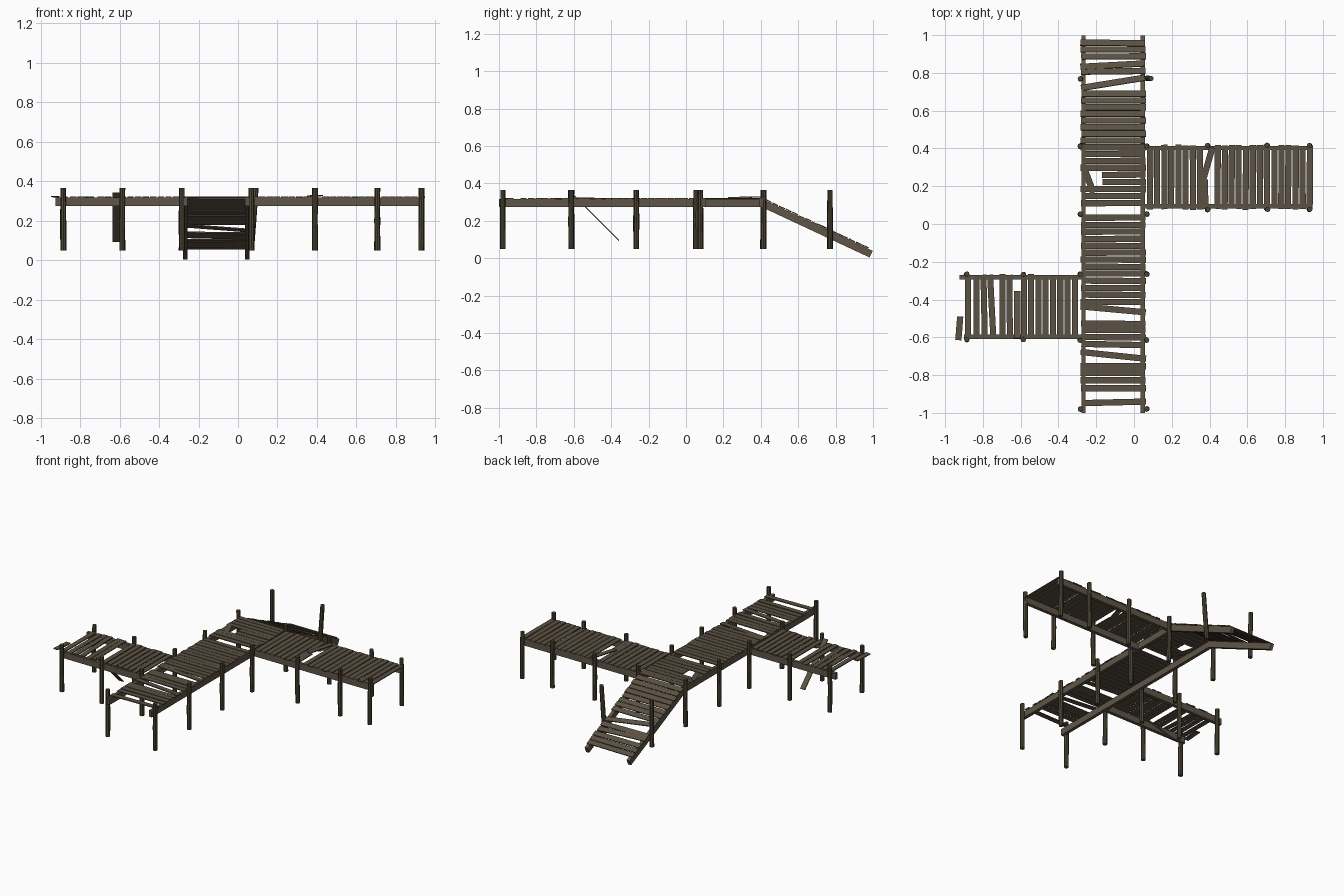
import bpy, bmesh, math, random
from mathutils import Vector, Matrix

if "Cube" in bpy.data.objects:
    bpy.data.objects.remove(bpy.data.objects["Cube"])

random.seed(4)


def material(name, rgb):
    m = bpy.data.materials.new(name)
    m.diffuse_color = (*rgb, 1)
    m.use_nodes = True
    m.node_tree.nodes["Principled BSDF"].inputs["Base Color"].default_value = m.diffuse_color
    return m


PLANK = material("weathered plank", (0.105, 0.082, 0.056))
BEAM = material("beam wood", (0.115, 0.092, 0.064))
POST = material("dark post wood", (0.078, 0.064, 0.036))


def finish(bm, name, mat):
    bmesh.ops.recalc_face_normals(bm, faces=bm.faces)
    me = bpy.data.meshes.new(name)
    bm.to_mesh(me)
    bm.free()
    me.materials.append(mat)
    ob = bpy.data.objects.new(name, me)
    bpy.context.collection.objects.link(ob)


def bar(bm, a, b, w, t):
    """Box from a to b with width w and thickness t."""
    a, b = Vector(a), Vector(b)
    x = (b - a).normalized()
    y = Vector((0, 0, 1)).cross(x).normalized()
    z = x.cross(y)
    m = Matrix((x, y, z)).transposed().to_4x4()
    m.translation = (a + b) / 2
    bmesh.ops.create_cube(bm, size=1, matrix=m @ Matrix.Diagonal(((b - a).length, w, t, 1)))


def jit(s):
    return random.uniform(-s, s)


T = 0.006    # plank thickness
ZP = 0.319   # plank centre height
XL, XR = -0.28, 0.06


def ramp_z(y):
    return 0.319 - (y - 0.41) * 0.468


def span(a, step, n):
    return [a + step * i for i in range(n)]


# main walkway planks: (y at left end, y at right end)
bm = bmesh.new()
rows = [(y, y) for y in span(-0.412, 0.0371, 13)]
rows += [(-0.435, -0.468), (-0.525, -0.528), (-0.562, -0.562), (-0.60, -0.60),
         (-0.636, -0.64), (-0.677, -0.713), (-0.752, -0.752), (-0.789, -0.787),
         (-0.826, -0.826), (-0.868, -0.868), (-0.948, -0.94),
         (0.112, 0.112), (0.149, 0.149), (0.186, 0.186), (0.222, 0.222),
         (0.258, 0.262), (0.296, 0.296), (0.333, 0.333), (0.37, 0.37), (0.405, 0.405)]
for l, r in rows:
    z = ZP + jit(0.001)
    x0 = -0.17 if abs(l - 0.222) < 0.05 and l > 0.2 else XL
    bar(bm, (x0 + jit(0.004), l + jit(0.002), z), (XR + jit(0.004), r + jit(0.002), z), 0.033, T)
finish(bm, "walkway_planks", PLANK)

# snapped planks lying crooked on the deck
bm = bmesh.new()
bar(bm, (-0.265, 0.30, ZP), (-0.215, 0.165, ZP - 0.006), 0.034, T)
bar(bm, (0.365, 0.23, 0.325), (0.415, 0.405, 0.327), 0.033, T)
bar(bm, (0.38, 0.08, ZP), (0.378, 0.235, ZP), 0.028, T)
bar(bm, (-0.93, -0.615, 0.323), (-0.92, -0.49, 0.321), 0.033, T)
finish(bm, "broken_planks", PLANK)

# plank fallen through the left wing
bm = bmesh.new()
bar(bm, (-0.618, -0.605, 0.34), (-0.618, -0.358, 0.095), 0.035, T)
finish(bm, "hanging_plank", PLANK)

# ramp planks
bm = bmesh.new()
rows = [(y, y) for y in span(0.442, 0.0353, 8)]
rows += [(0.72, 0.775), (0.806, 0.81), (0.832, 0.85), (0.886, 0.888), (0.924, 0.924), (0.96, 0.957)]
for l, r in rows:
    x = Vector((XR - XL, r - l, ramp_z(r) - ramp_z(l))).normalized()
    n = Vector((0, 0.468, 1)).normalized()
    m = Matrix((x, n.cross(x), n)).transposed().to_4x4()
    m.translation = ((XL + XR) / 2 + jit(0.003), (l + r) / 2, ramp_z((l + r) / 2) + jit(0.002))
    m = m @ Matrix.Rotation(jit(0.05), 4, 'X')
    bmesh.ops.create_cube(bm, size=1, matrix=m @ Matrix.Diagonal((0.343, 0.034, T, 1)))
finish(bm, "ramp_planks", PLANK)

# right wing planks
bm = bmesh.new()
for x in span(0.085, 0.0378, 8) + span(0.442, 0.0375, 14):
    z = ZP + jit(0.001)
    bar(bm, (x + jit(0.002), 0.078 + jit(0.005), z), (x + jit(0.002), 0.416 + jit(0.005), z), 0.0325, T)
finish(bm, "right_wing_planks", PLANK)

# left wing planks: (x at front end, x at back end)
bm = bmesh.new()
rows = [(-0.88, -0.88), (-0.834, -0.834), (-0.79, -0.797), (-0.745, -0.762), (-0.695, -0.695), (-0.657, -0.66)]
rows += [(x, x) for x in span(-0.583, 0.0385, 8)]
for f, b in rows:
    z = ZP + jit(0.001)
    bar(bm, (f, -0.603 + jit(0.006), z), (b, -0.27 + jit(0.006), z), 0.032, T)
finish(bm, "left_wing_planks", PLANK)

# support beams under the decks
bm = bmesh.new()
W, H, ZB = 0.022, 0.042, 0.295
for x in (-0.267, 0.046):
    bar(bm, (x, -1.0, ZB), (x, 0.415, ZB), W, H)
    bar(bm, (x, 0.408, 0.294), (x, 0.99, 0.022), W, 0.04)
for y in (0.094, 0.402):
    bar(bm, (0.05, y, ZB), (0.94, y, ZB), W, H)
for y, x in ((-0.282, -0.925), (-0.597, -0.90)):
    bar(bm, (x, y, ZB), (-0.27, y, ZB), W, H)
finish(bm, "support_beams", BEAM)


# round posts, slightly crooked
def post(bm, x, y, lean=0.0):
    rings = []
    for z, r in ((0.05, 0.0145), (0.2, 0.0145), (0.365, 0.0135)):
        cx = x + jit(0.002) + lean * (z - 0.05) / 0.315
        cy = y + jit(0.002)
        rings.append([bm.verts.new((cx + r * math.cos(a * math.pi / 4), cy + r * math.sin(a * math.pi / 4), z))
                      for a in range(8)])
    bm.faces.new(rings[0])
    bm.faces.new(rings[-1])
    for lo, hi in zip(rings, rings[1:]):
        for i in range(8):
            j = (i + 1) % 8
            bm.faces.new((lo[i], lo[j], hi[j], hi[i]))


bm = bmesh.new()
for y in (-0.98, -0.615, -0.265, 0.052, 0.412):
    post(bm, -0.285, y)
    post(bm, 0.067, y)
post(bm, -0.284, 0.768)
post(bm, 0.065, 0.77, 0.025)
for x in (0.39, 0.706, 0.93):
    post(bm, x, 0.077)
    post(bm, x, 0.415)
for x in (-0.886, -0.586):
    post(bm, x, -0.612)
    post(bm, x, -0.266)
finish(bm, "posts", POST)
